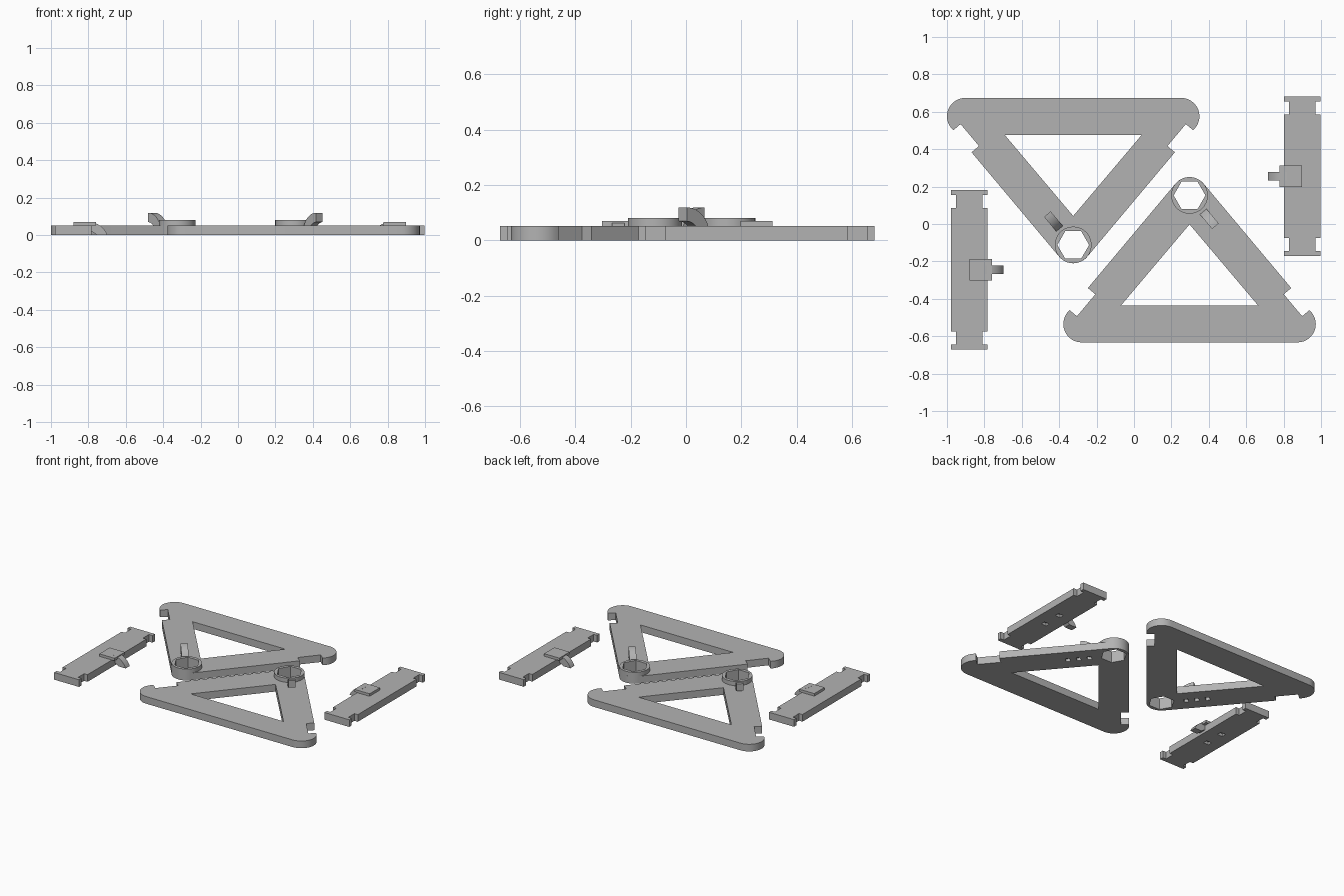
import bpy
import bmesh
from math import sin, cos, asin, pi, radians
from mathutils import Matrix, Vector

if "Cube" in bpy.data.objects:
    bpy.data.objects.remove(bpy.data.objects["Cube"])

grey = bpy.data.materials.new("grey_plastic")
grey.use_nodes = True
grey.diffuse_color = (0.45, 0.45, 0.45, 1)
grey.node_tree.nodes["Principled BSDF"].inputs["Base Color"].default_value = (0.45, 0.45, 0.45, 1)

T = 0.051              # sheet thickness
R = 0.098              # rounded end radius
ARM = radians(50)      # slope of the triangle arms
HALF = 0.577           # half distance between the base corners
BASE = -0.688          # height of the base centre line below the apex


def arc(cx, cy, r, a0, a1, n):
    return [(cx + r * cos(a0 + (a1 - a0) * i / n), cy + r * sin(a0 + (a1 - a0) * i / n))
            for i in range(n + 1)]


def box(x0, x1, y0, y1):
    return [(x0, y0), (x1, y0), (x1, y1), (x0, y1)]


def prism(name, points, lo, hi, matrix=Matrix()):
    """Extrude a flat outline from lo to hi, then place it with a matrix."""
    bm = bmesh.new()
    face = bm.faces.new([bm.verts.new((x, y, lo)) for x, y in points])
    top = bmesh.ops.extrude_face_region(bm, geom=[face])["geom"]
    bmesh.ops.translate(bm, vec=(0, 0, hi - lo),
                        verts=[v for v in top if isinstance(v, bmesh.types.BMVert)])
    bm.transform(matrix)
    bmesh.ops.recalc_face_normals(bm, faces=bm.faces)
    mesh = bpy.data.meshes.new(name)
    bm.to_mesh(mesh)
    bm.free()
    mesh.materials.append(grey)
    obj = bpy.data.objects.new(name, mesh)
    bpy.context.collection.objects.link(obj)
    return obj


def cut(obj, *cutters):
    """Subtract the cutters, bake the result and discard them."""
    for c in cutters:
        mod = obj.modifiers.new("cut", "BOOLEAN")
        mod.operation, mod.solver, mod.object = "DIFFERENCE", "EXACT", c
    bpy.context.view_layer.update()
    baked = bpy.data.meshes.new_from_object(
        obj.evaluated_get(bpy.context.evaluated_depsgraph_get()))
    obj.modifiers.clear()
    obj.data = baked
    for c in cutters:
        bpy.data.objects.remove(c)


def finish(parts, location, turned):
    for p in parts:
        p.location = location
        p.rotation_euler.z = pi if turned else 0
        bpy.ops.object.select_all(action="DESELECT")
        p.select_set(True)
        bpy.context.view_layer.objects.active = p
        bpy.ops.object.shade_smooth_by_angle(angle=radians(25))


def hook(name, centre, u, floor):
    """Curved claw: a quarter ring standing upright, clipped at a floor height."""
    outer, inner = 0.11, 0.06
    drop = floor - centre[2]
    pts = arc(0, 0, outer, asin(drop / outer), pi / 2, 10)
    pts += arc(0, 0, inner, pi / 2, asin(drop / inner), 10)
    u, v = Vector(u), Vector((0, 0, 1))
    m = Matrix((u, v, u.cross(v))).transposed().to_4x4()
    return prism(name, pts, -0.023, 0.023, Matrix.Translation(centre) @ m)


def triangle_frame(side, location, turned):
    d = Vector((cos(ARM), sin(ARM)))      # up the left arm
    n = Vector((-sin(ARM), cos(ARM)))     # outwards from the left arm

    # left half of the outline, from the bottom corner up to the apex
    left = arc(-HALF, BASE, R, 1.5 * pi, pi / 2 + ARM + asin(0.016 / R) * -1, 14)
    left += [tuple(d * a + n * b) for a, b in
             ((-0.882, 0.046), (-0.729, 0.046), (-0.729, R))]
    left += arc(0, 0, R, pi / 2 + ARM, pi / 2, 10)
    right = [(-x, y) for x, y in reversed(left[:-1])]
    frame = prism(side + "_triangle_frame", left + right, 0, T)

    def hexagon():
        return prism("hex_cutter", arc(0, 0, 0.085, 0, 2 * pi, 6)[:-1], -0.1, 0.2)

    window = prism("window_cutter", [(0, -0.155), (-0.366, -0.588), (0.366, -0.588)], -0.1, 0.2)
    turn = Matrix.Rotation(-ARM, 4, "Z")
    pockets = [prism("pocket_cutter", box(a - 0.014, a + 0.014, -0.018, 0.018), -0.1, 0.02, turn)
               for a in (0.16, 0.23, 0.30)]
    cut(frame, window, hexagon(), *pockets)

    # raised collar with a six sided socket
    collar = prism(side + "_socket_collar", arc(0, 0, R, 0, 2 * pi, 40)[:-1], T, 0.081)
    cut(collar, hexagon())

    along = Vector((cos(ARM), -sin(ARM), 0))
    centre = along * 0.215 + Vector((0, 0, 0.009))
    claw = hook(side + "_frame_hook", centre, -along, 0.04)
    finish([frame, collar, claw], location, turned)


def cross_bar(side, location, turned):
    w, l = 0.098, 0.427
    bar = prism(side + "_cross_bar", box(-w, w, -l, l), 0, T)
    # side notches near both ends, leaving thin end tabs
    cutters = [prism("notch_cutter", box(sx * 0.085 - 0.014, sx * 0.085 + 0.014,
                                         sy * 0.365 - 0.034, sy * 0.365 + 0.034), -0.1, 0.2)
               for sx in (-1, 1) for sy in (-1, 1)]
    cutters += [prism("pocket_cutter", box(-0.02, 0.02, s * 0.07 - 0.016, s * 0.07 + 0.016),
                      -0.1, 0.02) for s in (-1, 1)]
    cut(bar, *cutters)
    pad = prism(side + "_hook_pad", box(0, 0.12, -0.058, 0.058), T, 0.069)
    claw = hook(side + "_bar_hook", Vector((0.08, 0, -0.04)), (1, 0, 0), 0)
    finish([bar, pad, claw], location, turned)


triangle_frame("front", (0.297, 0.153, 0), False)
triangle_frame("back", (-0.325, -0.112, 0), True)
cross_bar("right", (-0.88, -0.245, 0), False)
cross_bar("left", (0.899, 0.255, 0), True)
